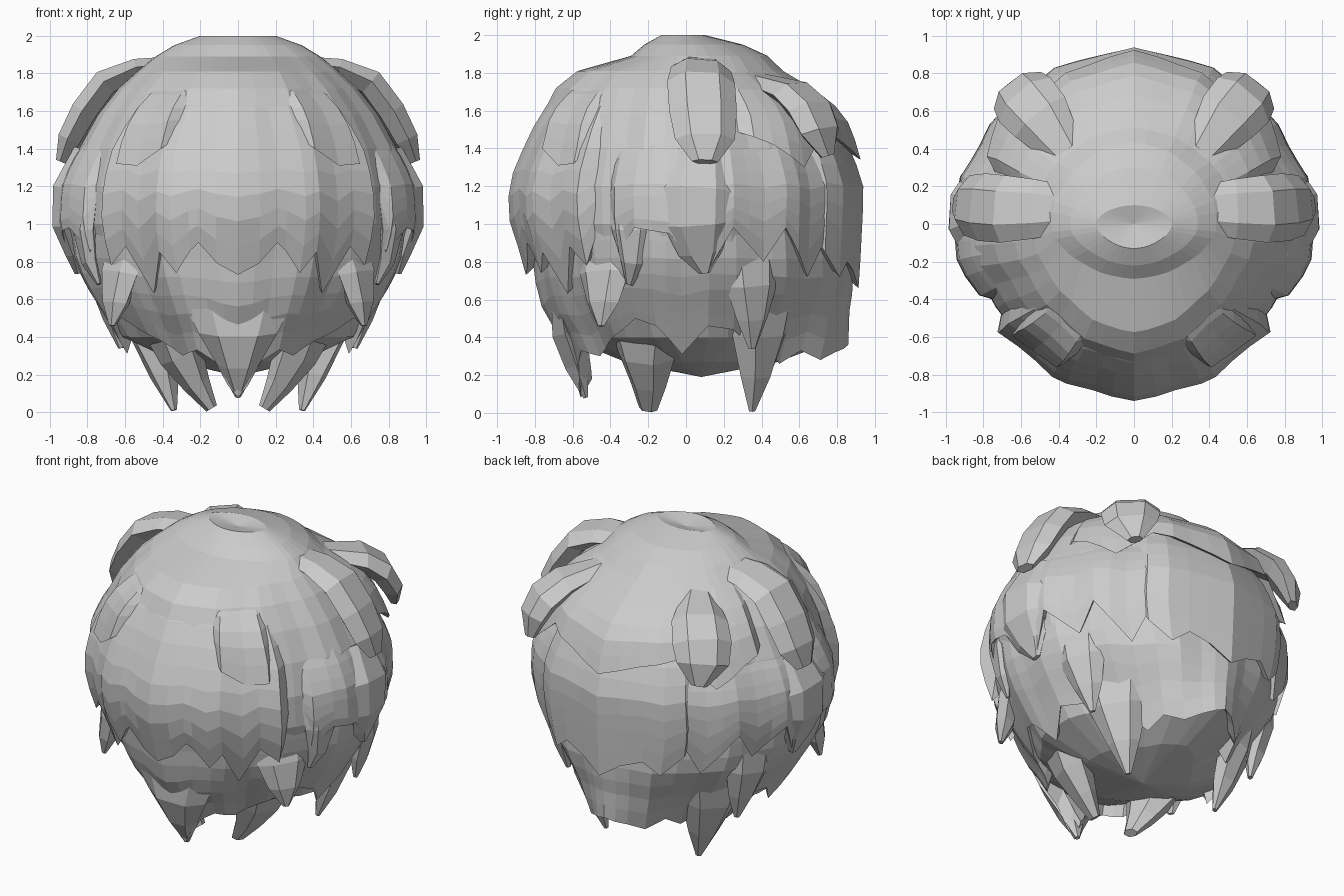
import bpy, bmesh
from math import sin, cos, radians, pi
from mathutils import Vector

if "Cube" in bpy.data.objects:
    bpy.data.objects.remove(bpy.data.objects["Cube"])

# Hair envelope: z, half width, front depth, back depth
ROWS = [(2.00, .20, .13, .10), (1.95, .34, .22, .30), (1.89, .44, .29, .43),
        (1.81, .54, .57, .51), (1.72, .64, .68, .62), (1.58, .75, .75, .76),
        (1.40, .85, .80, .83), (1.20, .90, .86, .87), (1.00, .91, .85, .86),
        (.80, .85, .78, .85), (.65, .77, .75, .84), (.52, .69, .71, .82),
        (.40, .62, .63, .82), (.28, .55, .58, .81), (.05, .42, .51, .76)]
BODY = [r for r in ROWS if r[0] > .39]


def lerp_table(table, k):
    """Interpolate the rows of a table sorted by its first column."""
    t = sorted(table)
    if k <= t[0][0]:
        return t[0][1:]
    for a, b in zip(t, t[1:]):
        if k <= b[0]:
            f = (k - a[0]) / (b[0] - a[0])
            return [p + (q - p) * f for p, q in zip(a[1:], b[1:])]
    return t[-1][1:]


def surf(az, z, off=0.0):
    """Point on the envelope; az is 0 at the front, 90 at the side, 180 at the back."""
    w, f, b = lerp_table(ROWS, z)
    a = radians(az)
    s, c = sin(a), cos(a)
    k = 1 + .015 * cos(a * 14) * min(1, (2 - z) * 3)
    # diagonals are flatter, and draw inward below
    low = max(0, min(1, (.7 - z) / .4))
    k -= sin(2 * a) ** 2 * (.05 + .08 * low if c > 0 else .025 + .18 * low)
    d = f if c > 0 else b
    x = 0 if abs(s) < 1e-6 else (w * k + off) * s
    return Vector((x, -(d * k + off) * c, z))


def finish(name, bm, mirror):
    if mirror:
        bmesh.ops.remove_doubles(bm, verts=bm.verts[:], dist=.0005)
    bmesh.ops.recalc_face_normals(bm, faces=bm.faces[:])
    me = bpy.data.meshes.new(name)
    bm.to_mesh(me)
    bm.free()
    ob = bpy.data.objects.new(name, me)
    bpy.context.collection.objects.link(ob)
    if mirror:
        ob.modifiers.new("mirror", 'MIRROR').use_clip = True
    return ob


def grid(bm, pts, wrap=False):
    vs = [[bm.verts.new(p) for p in r] for r in pts]
    for r, s in zip(vs, vs[1:]):
        n = len(r)
        for i in range(n if wrap else n - 1):
            j = (i + 1) % n
            bm.faces.new((r[i], r[j], s[j], s[i]))
    return vs


def layer(name, top, thick, hem, rows=8, step=7):
    """Overlapping tier of hair with a jagged hem, given as (azimuth, z) points."""
    az = []
    for a, b in zip(hem, hem[1:]):
        n = max(1, round((b[0] - a[0]) / step))
        az += [a[0] + (b[0] - a[0]) * i / n for i in range(n)]
    az.append(hem[-1][0])
    lows = [lerp_table(hem, a)[0] for a in az]
    avg = sum(lows) / len(lows)
    cols = []
    for i, (a, low) in enumerate(zip(az, lows)):
        edge = (i == 0 and a > 0) or (i == len(az) - 1 and a < 180)
        col = []
        for j in range(rows + 1):
            t = j / rows
            off = -.04 if edge else -.03 + (thick + .03) * sin(min(1, t * 1.6) * pi / 2)
            col.append(surf(a, top + (avg - top) * t + (low - avg) * t ** 3, off))
        col.append(surf(a, low + .10, -.06))     # tucked-under hem
        cols.append(col)
    bm = bmesh.new()
    grid(bm, cols)
    return finish(name, bm, True)


def lock(name, path, mirror=True, sides=6):
    """Tapering strand; path entries are x, y, z, half width, half thickness."""
    pts = [Vector(p[:3]) for p in path]
    rings = []
    for i, p in enumerate(path):
        tan = (pts[min(i + 1, len(pts) - 1)] - pts[max(i - 1, 0)]).normalized()
        side = tan.cross(pts[i] - Vector((0, 0, 1))).normalized()
        out = side.cross(tan).normalized()
        rings.append([pts[i] + side * p[3] * cos(2 * pi * k / sides)
                      + out * p[4] * sin(2 * pi * k / sides) for k in range(sides)])
    bm = bmesh.new()
    vs = grid(bm, rings, True)
    bm.faces.new(vs[0])
    bm.faces.new(vs[-1])
    ob = finish(name, bm, False)
    if mirror:
        ob.modifiers.new("mirror", 'MIRROR').use_mirror_merge = False
    return ob


# Main volume of hair, closed underneath
N = 44
rings = [[surf(360 * i / N, r[0]) for i in range(N)] for r in BODY]
rings.append([Vector((p.x * .55, p.y * .55 + .03, .27)) for p in rings[-1]])
bm = bmesh.new()
vs = grid(bm, rings, True)
for ring, p in ((vs[0], (0, 0, 1.97)), (vs[-1], (0, .08, .19))):
    c = bm.verts.new(p)
    for i in range(N):
        bm.faces.new((ring[i], ring[(i + 1) % N], c))
finish("hair_volume", bm, False)

# Overlapping tiers, lowest first
layer("lower_tier", 1.1, .03,
      [(0, .08), (6, .14), (13, .27), (22, .33), (34, .30), (46, .38), (58, .44),
       (67, .50), (77, .46), (88, .31), (98, .46), (108, .44), (117, .36), (128, .34),
       (138, .26), (148, .33), (158, .28), (168, .32), (180, .36)])
layer("side_tier", 1.5, .05,
      [(58, 1.15), (64, .85), (72, .98), (84, .95), (97, .74), (106, .98),
       (118, .80), (126, .98), (138, .72), (148, .95), (156, 1.0)])
layer("back_tier", 1.62, .06,
      [(138, 1.1), (146, .85), (154, .72), (162, .80), (171, .75), (180, .66)])
layer("fringe", 1.74, .07,
      [(0, .73), (7, .79), (13, .90), (16, .86), (22, .74), (27, .85),
       (35, .63), (42, .88), (50, .78), (57, 1.1)])
layer("upper_fringe", 1.76, .07,
      [(20, 1.5), (27, 1.40), (37, 1.31), (46, 1.32), (52, 1.5)], rows=5)
layer("upper_back_tier", 1.86, .07,
      [(108, 1.5), (122, 1.42), (134, 1.3), (148, 1.48), (164, 1.42), (180, 1.34)], rows=6)

# Big swept locks at the sides and back corners
lock("side_wing", [(.22, .08, 1.86, .10, .04), (.54, .08, 1.82, .16, .06),
                   (.70, .08, 1.75, .18, .08), (.81, .09, 1.60, .18, .08),
                   (.89, .10, 1.45, .16, .07), (.94, .10, 1.33, .07, .03)])
lock("side_lock", [(.82, .08, 1.38, .14, .06), (.92, .06, 1.18, .19, .07),
                   (.92, .06, 1.00, .18, .07), (.87, .08, .85, .12, .05),
                   (.85, .10, .74, .03, .02)])
lock("back_corner_tuft", [(.36, .38, 1.75, .10, .05), (.50, .57, 1.69, .17, .07),
                          (.58, .66, 1.60, .18, .08), (.62, .71, 1.49, .16, .07),
                          (.62, .75, 1.36, .05, .03)])
lock("front_side_lock", [(.70, -.28, 1.40, .09, .04), (.79, -.28, 1.18, .13, .06),
                         (.81, -.28, .97, .12, .06), (.78, -.28, .80, .07, .05),
                         (.74, -.30, .68, .02, .01)])
lock("front_corner_lock", [(.58, -.42, .92, .17, .06), (.63, -.43, .74, .16, .07),
                           (.65, -.44, .58, .10, .06), (.67, -.45, .46, .02, .015)])
lock("rear_side_lock", [(.72, .34, .88, .17, .06), (.70, .35, .68, .15, .07),
                        (.65, .35, .50, .09, .06), (.62, .35, .34, .02, .015)])

# Hanging points underneath
lock("front_center_point", [(0, -.67, .60, .30, .05), (0, -.64, .42, .21, .08),
                            (0, -.58, .25, .11, .07), (0, -.53, .08, .015, .015)], False)
lock("inner_point", [(.38, -.22, .50, .24, .13), (.30, -.21, .30, .16, .11),
                     (.22, -.20, .15, .10, .07), (.14, -.20, .02, .05, .03)])
lock("rear_point", [(.50, .41, .66, .25, .10), (.45, .39, .42, .18, .10),
                    (.39, .37, .20, .10, .07), (.34, .35, .01, .02, .015)])
